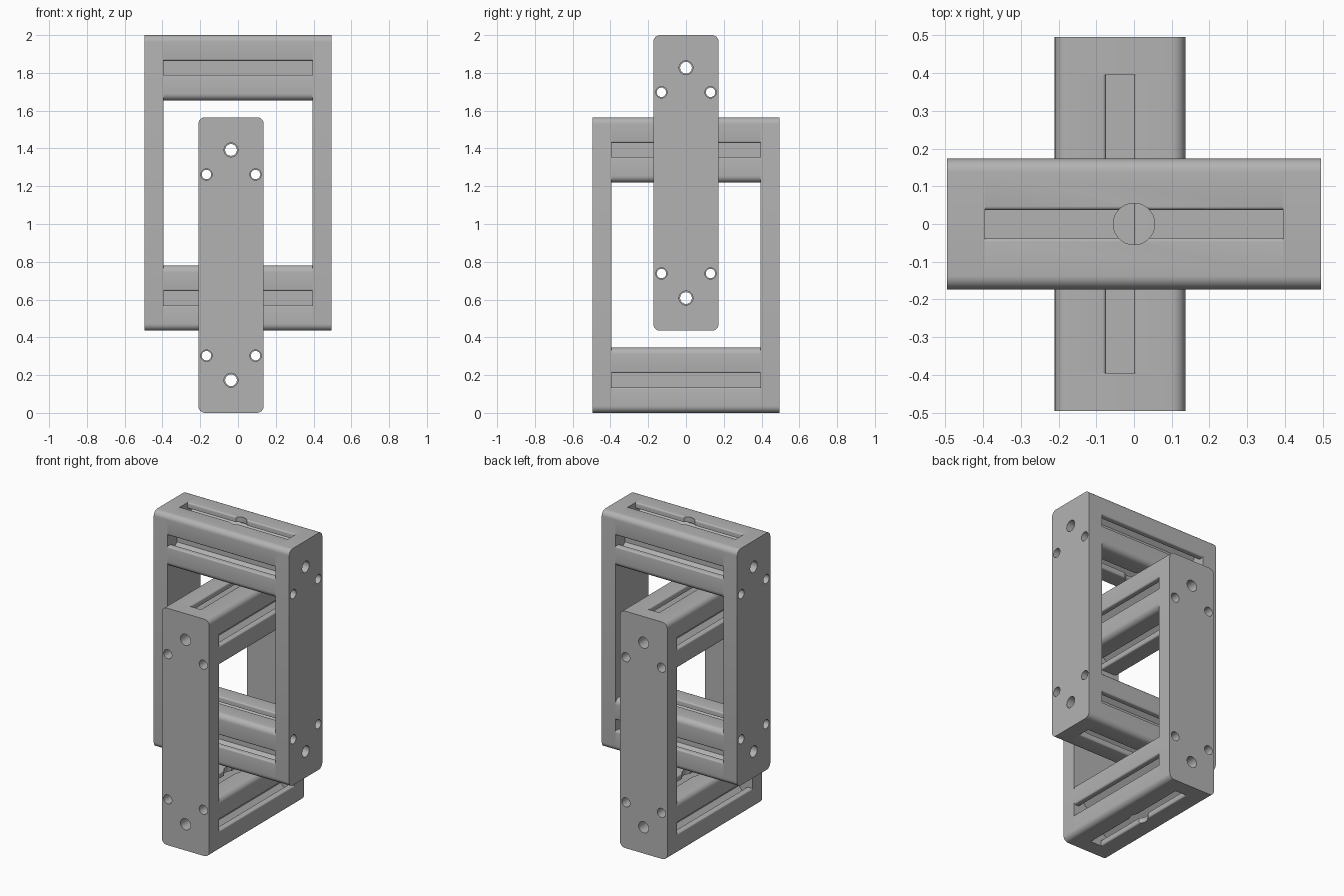
import bpy, bmesh, math
from mathutils import Matrix

if "Cube" in bpy.data.objects:
    bpy.data.objects.remove(bpy.data.objects["Cube"], do_unlink=True)

# Frame dimensions
HALF = 0.173           # half width of the square bar
SPAN = 0.495           # half length of a frame
PLATE = 0.1            # end plate thickness
HEIGHT = 1.565
ROUND = 0.036
BAR = SPAN - PLATE     # half length of a bar
OFF = 0.13             # offset of the small screw holes

steel = bpy.data.materials.new("grey_metal")
steel.use_nodes = True
grey = (0.45, 0.45, 0.45, 1)
steel.diffuse_color = grey
steel.node_tree.nodes["Principled BSDF"].inputs["Base Color"].default_value = grey


def arc(cx, cy, r, start, end, n):
    return [(cx + r * math.cos(a), cy + r * math.sin(a))
            for a in (start + (end - start) * i / n for i in range(n + 1))]


def circle(cx, cy, r):
    return arc(cx, cy, r, 0, math.tau, 28)[:-1]


def rounded_rect(w, h):
    pts = []
    for k, (sx, sy) in enumerate([(1, 1), (-1, 1), (-1, -1), (1, -1)]):
        a = k * math.pi / 2
        pts += arc(sx * (w - ROUND), sy * (h - ROUND), ROUND, a, a + math.pi / 2, 8)
    return pts


def slotted_square():
    # One side with a T-slot, then its corner, repeated by quarter turns
    lip = 0.01
    side = arc(HALF - lip, 0.037 + lip, lip, -math.pi / 2, 0, 4)
    half = [(0.073, 0.045), (0.115, 0.09), (0.138, 0.09), (0.138, 0.037)] + side
    quarter = [(x, -y) for x, y in reversed(half)] + half
    quarter += arc(HALF - ROUND, HALF - ROUND, ROUND, 0, math.pi / 2, 8)
    pts = []
    for k in range(4):
        c, s = round(math.cos(k * math.pi / 2)), round(math.sin(k * math.pi / 2))
        pts += [(c * x - s * y, s * x + c * y) for x, y in quarter]
    return pts


def extrude(name, loops, half_depth, matrix):
    # Filled outline with holes, extruded along its normal
    curve = bpy.data.curves.new(name, "CURVE")
    curve.dimensions = "2D"
    curve.fill_mode = "BOTH"
    curve.extrude = half_depth
    for pts in loops:
        spline = curve.splines.new("POLY")
        spline.points.add(len(pts) - 1)
        for p, (x, y) in zip(spline.points, pts):
            p.co = (x, y, 0, 1)
        spline.use_cyclic_u = True
    temp = bpy.data.objects.new(name + "_outline", curve)
    bpy.context.collection.objects.link(temp)
    bpy.context.view_layer.update()
    mesh = bpy.data.meshes.new_from_object(
        temp.evaluated_get(bpy.context.evaluated_depsgraph_get()))
    bpy.data.objects.remove(temp, do_unlink=True)
    bm = bmesh.new()
    bm.from_mesh(mesh)
    bmesh.ops.remove_doubles(bm, verts=bm.verts, dist=0.0001)
    bmesh.ops.transform(bm, matrix=matrix, verts=bm.verts)
    bmesh.ops.recalc_face_normals(bm, faces=bm.faces)
    bm.to_mesh(mesh)
    bm.free()
    mesh.materials.clear()
    mesh.materials.append(steel)
    obj = bpy.data.objects.new(name, mesh)
    bpy.context.collection.objects.link(obj)
    return obj


def smooth(obj):
    bpy.ops.object.select_all(action="DESELECT")
    obj.select_set(True)
    bpy.context.view_layer.objects.active = obj
    bpy.ops.object.shade_smooth_by_angle(angle=math.radians(30))


# Turns an outline in (across, up) to face along the frame
ALONG = Matrix(((0, 0, 1, 0), (1, 0, 0, 0), (0, 1, 0, 0), (0, 0, 0, 1)))


def frame(name, x, base, turn, drilled):
    place = Matrix.Translation((x, 0, base + HEIGHT / 2)) @ Matrix.Rotation(turn, 4, "Z")
    bar_z = HEIGHT / 2 - HALF

    # End plates with bolt and screw holes
    holes = [rounded_rect(HALF, HEIGHT / 2)]
    for s in (-1, 1):
        holes.append(circle(0, s * bar_z, 0.037))
        holes += [circle(t * OFF, s * (bar_z - OFF), 0.03) for t in (-1, 1)]
    for label, s in (("first", -1), ("second", 1)):
        pos = Matrix.Translation((s * (SPAN - PLATE / 2), 0, 0))
        smooth(extrude(f"{name}_{label}_end_plate", holes, PLATE / 2, place @ pos @ ALONG))

    # Slotted cross bars
    for label, s in (("lower", -1), ("upper", 1)):
        loops = [slotted_square(), circle(0, 0, 0.031)]
        loops += [circle(t * OFF, -s * OFF, 0.025) for t in (-1, 1)]
        pos = Matrix.Translation((0, 0, s * bar_z))
        bar = extrude(f"{name}_{label}_bar", loops, BAR, place @ pos @ ALONG)
        if s == drilled:
            # Vertical hole through the middle of the outer bar
            cutter = extrude(f"{name}_drill", [circle(0, 0, 0.055)], HALF * 1.2, place @ pos)
            mod = bar.modifiers.new("drill", "BOOLEAN")
            mod.operation = "DIFFERENCE"
            mod.solver = "EXACT"
            mod.object = cutter
            bpy.context.view_layer.objects.active = bar
            bpy.ops.object.modifier_apply(modifier=mod.name)
            bpy.data.objects.remove(cutter, do_unlink=True)
        smooth(bar)


# Two interlocked frames at right angles
frame("upper_frame", 0, 2 - HEIGHT, 0, 1)
frame("lower_frame", -0.037, 0, math.pi / 2, -1)
